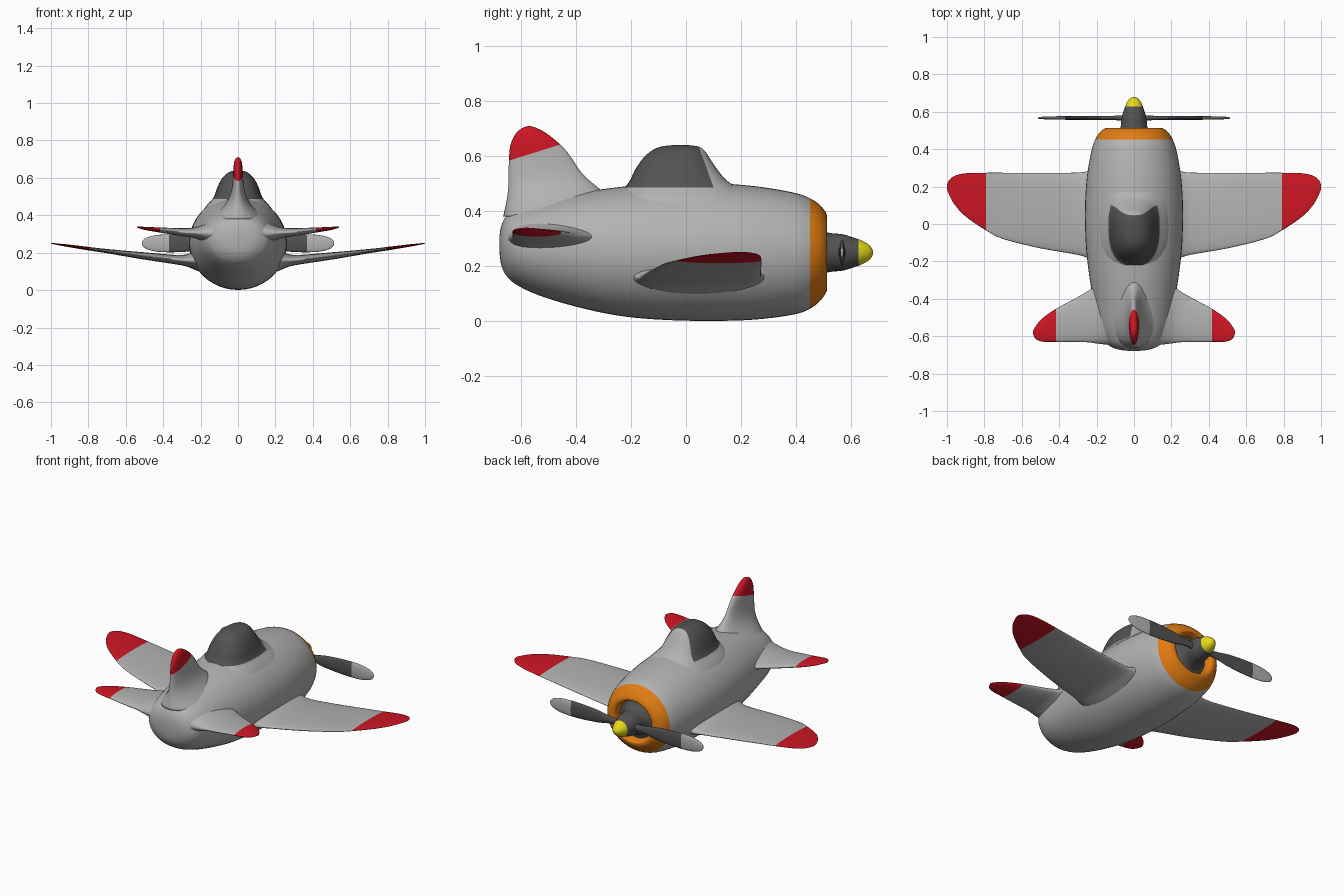
import bpy, bmesh
from math import cos, sin, tau
from mathutils import Vector


def material(name, r, g, b):
    m = bpy.data.materials.new(name)
    m.diffuse_color = (r, g, b, 1)
    return m


GREY = material("grey", 0.45, 0.45, 0.45)
RED = material("red", 0.62, 0.008, 0.017)
ORANGE = material("orange", 0.75, 0.2, 0.006)
YELLOW = material("yellow", 0.8, 0.7, 0.01)
DARK = material("dark_grey", 0.085, 0.085, 0.085)


def refine(rows, steps=4):
    """Catmull-Rom interpolation of the section rows."""
    pts = [Vector(r) for r in rows]
    out = []
    for i in range(len(pts) - 1):
        a, b, c, d = pts[max(i - 1, 0)], pts[i], pts[i + 1], pts[min(i + 2, len(pts) - 1)]
        for k in range(steps):
            t = k / steps
            out.append(0.5 * (2 * b + (c - a) * t + (2 * a - 5 * b + 4 * c - d) * t * t
                              + (3 * b - a - 3 * c + d) * t ** 3))
    return out + [pts[-1]]


def spow(v, p):
    return abs(v) ** p * (1 if v >= 0 else -1)


def loft(name, axis, rows, base=GREY, paint=None, planes=(), mirror=False, power=1.0, sides=40):
    """Skin oval sections. Row: position on axis, then low/high limits on the other two axes."""
    bm = bmesh.new()
    rings = []
    for t, u0, u1, v0, v1 in refine(rows):
        ring = []
        for k in range(sides):
            a = tau * k / sides
            u = (u0 + u1) / 2 + (u1 - u0) / 2 * spow(cos(a), power)
            v = (v0 + v1) / 2 + (v1 - v0) / 2 * spow(sin(a), power)
            co = {"x": (t, u, v), "y": (u, t, v), "z": (v, u, t)}[axis]
            ring.append(bm.verts.new(co))
        rings.append(ring)
    for p, q in zip(rings, rings[1:]):
        for k in range(sides):
            n = (k + 1) % sides
            bm.faces.new((p[k], p[n], q[n], q[k]))
    bm.faces.new(rings[0])
    bm.faces.new(rings[-1])
    # cut crisp colour borders, then paint the faces beyond all planes
    for co, no in planes:
        bmesh.ops.bisect_plane(bm, geom=bm.verts[:] + bm.edges[:] + bm.faces[:],
                               plane_co=co, plane_no=no, dist=1e-5)
    bmesh.ops.recalc_face_normals(bm, faces=bm.faces)
    for f in bm.faces:
        f.smooth = True
        c = f.calc_center_median()
        if planes and all((c - Vector(co)).dot(Vector(no)) > 0 for co, no in planes):
            f.material_index = 1
    me = bpy.data.meshes.new(name)
    bm.to_mesh(me)
    bm.free()
    me.materials.append(base)
    if paint:
        me.materials.append(paint)
    ob = bpy.data.objects.new(name, me)
    bpy.context.collection.objects.link(ob)
    if mirror:
        ob.modifiers.new("mirror", "MIRROR")
    return ob


# Fuselage: (y, half width, bottom, top), with the orange cowl lip rolling inwards
body = [(-0.678, 0.03, 0.25, 0.31), (-0.672, 0.08, 0.205, 0.345), (-0.655, 0.125, 0.168, 0.38),
        (-0.62, 0.165, 0.135, 0.405), (-0.54, 0.195, 0.096, 0.435), (-0.4, 0.22, 0.053, 0.465),
        (-0.25, 0.243, 0.021, 0.487), (-0.1, 0.258, 0.006, 0.5), (0.08, 0.262, 0.001, 0.503),
        (0.25, 0.252, 0.006, 0.491), (0.39, 0.228, 0.024, 0.468), (0.45, 0.208, 0.045, 0.447),
        (0.485, 0.187, 0.072, 0.424), (0.507, 0.163, 0.1, 0.397), (0.513, 0.143, 0.118, 0.378),
        (0.507, 0.125, 0.127, 0.372), (0.485, 0.115, 0.135, 0.365), (0.455, 0.113, 0.137, 0.363)]
loft("fuselage", "y", [(y, -w, w, a, b) for y, w, a, b in body], paint=ORANGE,
     planes=[((0, 0.451, 0), (0, 1, 0))], sides=48)

# Canopy and its fairing: (z, back, front, half width)
canopy = [(0.40, -0.30, 0.33, 0.205), (0.45, -0.265, 0.26, 0.17), (0.485, -0.225, 0.195, 0.138),
          (0.51, -0.205, 0.15, 0.124), (0.55, -0.185, 0.115, 0.11), (0.59, -0.158, 0.088, 0.09),
          (0.62, -0.125, 0.068, 0.064), (0.635, -0.09, 0.045, 0.036), (0.64, -0.05, 0.01, 0.008)]
loft("canopy", "z", [(z, a, b, -w, w) for z, a, b, w in canopy], paint=DARK, power=0.8,
     planes=[((0, 0, 0.486), (0, 0, 1)), ((0, 0.1, 0.487), (0, -0.94, -0.34))])

# Tail fin: (z, back, front, half thickness)
fin = [(0.38, -0.665, -0.17, 0.15), (0.44, -0.652, -0.26, 0.085), (0.49, -0.646, -0.325, 0.05),
       (0.54, -0.645, -0.38, 0.034), (0.60, -0.643, -0.42, 0.027), (0.645, -0.637, -0.46, 0.025),
       (0.685, -0.617, -0.51, 0.02), (0.704, -0.592, -0.547, 0.012), (0.709, -0.575, -0.565, 0.003)]
loft("tail_fin", "z", [(z, a, b, -w, w) for z, a, b, w in fin], paint=RED,
     planes=[((0, -0.64, 0.585), (0, -0.3, 0.954))])

# Main wings: (x, back, front, bottom, top)
loft("wings", "x", [(0.14, -0.23, 0.29, 0.07, 0.25), (0.23, -0.19, 0.285, 0.108, 0.212),
                    (0.30, -0.165, 0.275, 0.132, 0.188), (0.5, -0.13, 0.273, 0.163, 0.202),
                    (0.7, -0.08, 0.274, 0.197, 0.22), (0.79, -0.035, 0.274, 0.211, 0.23),
                    (0.9, 0.04, 0.271, 0.229, 0.243), (0.96, 0.105, 0.257, 0.24, 0.249),
                    (0.99, 0.16, 0.232, 0.246, 0.252), (1.0, 0.188, 0.208, 0.249, 0.252)],
     paint=RED, planes=[((0.79, 0, 0), (1, 0, 0))], mirror=True)

# Tailplanes: (x, back, front, bottom, top)
loft("tailplanes", "x", [(0.1, -0.65, -0.28, 0.22, 0.39), (0.19, -0.64, -0.32, 0.262, 0.348),
                         (0.24, -0.633, -0.355, 0.28, 0.334), (0.3, -0.631, -0.39, 0.289, 0.331),
                         (0.42, -0.63, -0.455, 0.308, 0.335), (0.49, -0.629, -0.505, 0.32, 0.338),
                         (0.525, -0.615, -0.545, 0.329, 0.34), (0.54, -0.588, -0.572, 0.334, 0.339)],
     paint=RED, planes=[((0.418, 0, 0), (1, 0, 0))], mirror=True)

# Propeller hub with yellow spinner tip: (y, radius)
hub = [(0.45, 0.135), (0.465, 0.128), (0.475, 0.095), (0.5, 0.077), (0.53, 0.07), (0.57, 0.066),
       (0.61, 0.054), (0.64, 0.043), (0.665, 0.028), (0.677, 0.013), (0.68, 0.002)]
loft("propeller_hub", "y", [(y, -r, r, 0.25 - r, 0.25 + r) for y, r in hub], base=DARK,
     paint=YELLOW, planes=[((0, 0.628, 0), (0, 1, 0))], sides=32)

# Propeller blades with light tips: (x, half thickness, half chord)
blade = [(0.03, 0.016, 0.03), (0.08, 0.013, 0.02), (0.13, 0.011, 0.025), (0.2, 0.011, 0.038),
         (0.32, 0.01, 0.047), (0.42, 0.009, 0.046), (0.48, 0.007, 0.034), (0.507, 0.005, 0.018),
         (0.513, 0.002, 0.004)]
loft("propeller_blades", "x", [(x, 0.567 - t, 0.567 + t, 0.25 - c, 0.25 + c) for x, t, c in blade],
     base=DARK, paint=GREY, planes=[((0.37, 0, 0), (1, 0, 0))], mirror=True, sides=24)
